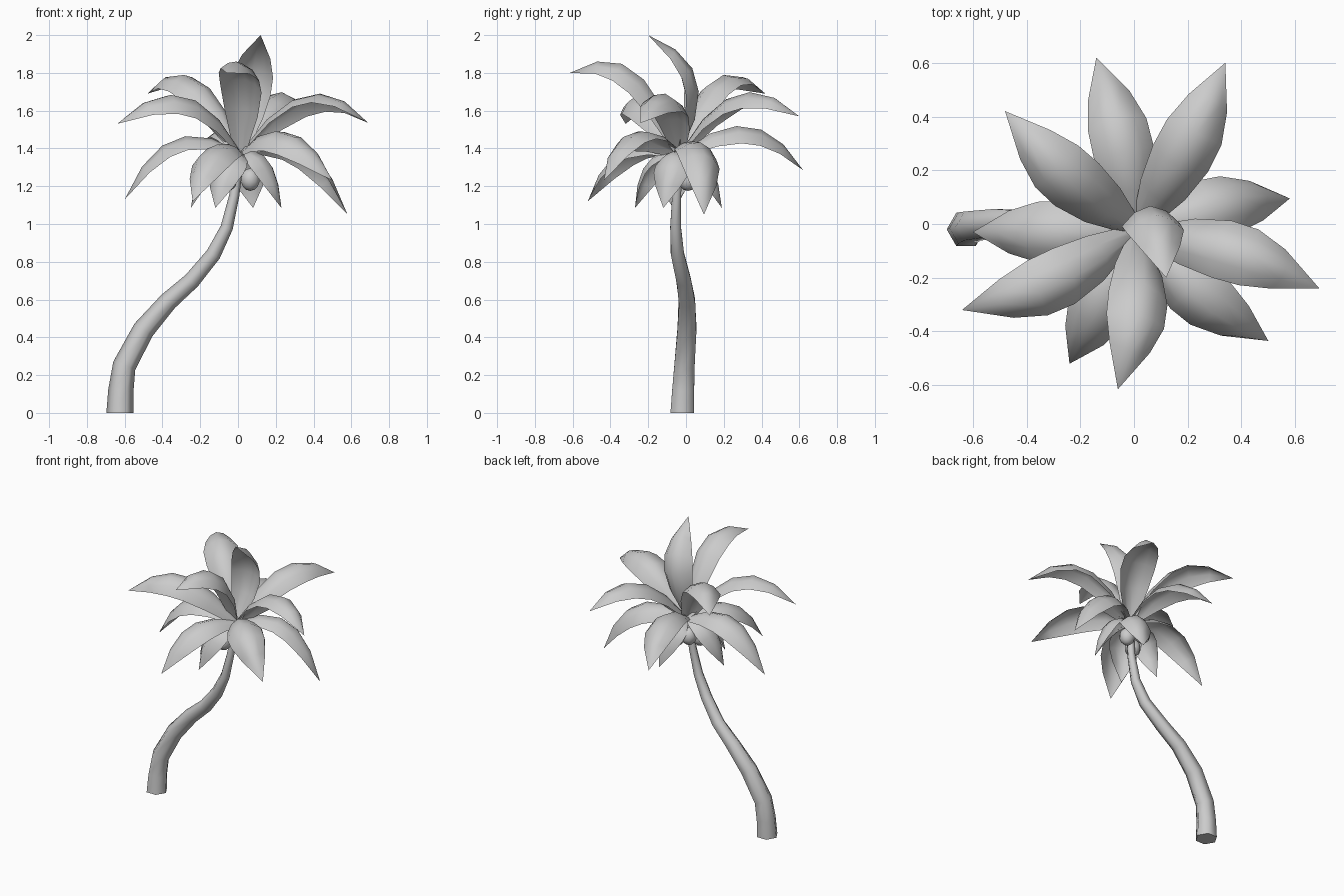
import bpy
import bmesh
from math import cos, sin, tau
from mathutils import Vector

cube = bpy.data.objects.get("Cube")
if cube:
    bpy.data.objects.remove(cube, do_unlink=True)

grey = bpy.data.materials.new("plain_grey")
grey.use_nodes = True
grey.diffuse_color = (0.6, 0.6, 0.6, 1)
grey.node_tree.nodes["Principled BSDF"].inputs["Base Color"].default_value = (0.6, 0.6, 0.6, 1)


def finish(name, bm):
    """Turn a bmesh into a smooth shaded grey object."""
    for face in bm.faces:
        face.smooth = len(face.verts) < 5
    mesh = bpy.data.meshes.new(name)
    bm.to_mesh(mesh)
    bm.free()
    mesh.materials.append(grey)
    obj = bpy.data.objects.new(name, mesh)
    bpy.context.collection.objects.link(obj)
    return obj


def bridge(bm, rows, closed):
    """Join successive rows of vertices with quads."""
    for a, b in zip(rows, rows[1:]):
        count = len(a)
        for i in range(count if closed else count - 1):
            j = (i + 1) % count
            bm.faces.new((a[i], a[j], b[j], b[i]))


def make_trunk(path, sides=6):
    bm = bmesh.new()
    points = [Vector(p[:3]) for p in path]
    rows = []
    for k, p in enumerate(points):
        along = points[min(k + 1, len(points) - 1)] - points[max(k - 1, 0)]
        if k == 0:
            along = Vector((0, 0, 1))
        along.normalize()
        v = along.cross(Vector((1, 0, 0))).normalized()
        u = v.cross(along)
        rows.append([bm.verts.new(p + path[k][3] * (u * cos(tau * i / sides) + v * sin(tau * i / sides)))
                     for i in range(sides)])
    bridge(bm, rows, True)
    bm.faces.new(rows[0][::-1])
    bm.faces.new(rows[-1])
    bmesh.ops.recalc_face_normals(bm, faces=bm.faces)
    finish("trunk", bm)


def make_frond(name, base, control, tip, half_width):
    """Arched leaf swept along a bent spine, pointed at the tip."""
    bm = bmesh.new()
    side = (tip - base).cross(control - base).normalized()
    rows = []
    for t, w in LEAF_PROFILE:
        spine = base * (1 - t) ** 2 + control * 2 * t * (1 - t) + tip * t * t
        along = ((control - base) * (1 - t) + (tip - control) * t).normalized()
        up = side.cross(along)
        if up.dot(control - (base + tip) / 2) < 0:
            up = -up
        rows.append([bm.verts.new(spine + half_width * w * (side * u - up * 0.65 * u * u))
                     for u in (-1, -0.55, 0, 0.55, 1)])
    bridge(bm, rows, False)
    bmesh.ops.remove_doubles(bm, verts=bm.verts, dist=0.0005)
    bmesh.ops.recalc_face_normals(bm, faces=bm.faces)
    finish(name, bm)


# Bent six-sided trunk: x, y, z, radius
make_trunk([
    (-0.625, -0.02, 0, 0.072), (-0.62, -0.015, 0.12, 0.067),
    (-0.602, -0.008, 0.25, 0.062), (-0.5, 0.005, 0.44, 0.058),
    (-0.37, 0.005, 0.59, 0.05), (-0.245, -0.012, 0.7, 0.045),
    (-0.13, -0.045, 0.84, 0.04), (-0.06, -0.055, 0.98, 0.033),
    (-0.02, -0.05, 1.15, 0.027), (0.01, -0.035, 1.37, 0.025),
])

LEAF_PROFILE = [(0, 0.28), (0.2, 0.8), (0.4, 1), (0.6, 0.98), (0.8, 0.69), (1, 0)]
crown = Vector((0.015, -0.03, 1.38))

# Spreading fronds: tip, control reach, control height, sideways bow
spreading = [
    ((-0.14, 0.62, 1.285), 0.6, 1.7, -0.06),
    ((0.34, 0.6, 1.57), 0.5, 1.9, -0.05),
    ((-0.48, 0.42, 1.69), 0.42, 2.0, 0.07),
    ((-0.6, -0.03, 1.13), 0.66, 1.64, 0),
    ((-0.64, -0.32, 1.53), 0.5, 1.9, 0.12),
    ((-0.24, -0.52, 1.12), 0.7, 1.55, 0),
    ((-0.06, -0.615, 1.8), 0.33, 2.04, 0.1),
    ((0.5, -0.435, 1.23), 0.6, 1.66, -0.11),
    ((0.58, 0.095, 1.05), 0.7, 1.6, 0.09),
    ((0.69, -0.24, 1.535), 0.5, 1.91, 0.1),
]
for n, (tip, reach, height, bow) in enumerate(spreading, 1):
    tip = Vector(tip)
    flat = Vector((tip.x - crown.x, tip.y - crown.y, 0))
    sideways = Vector((-flat.y, flat.x, 0)).normalized()
    control = crown + flat * reach + sideways * bow
    control.z = height
    make_frond(f"spreading_frond_{n}", crown, control, tip, 0.115)

# Upright frond in the middle
make_frond("upright_frond", crown, Vector((0.075, 0.23, 1.84)), Vector((0.12, -0.2, 2)), 0.11)

# Short drooping fronds under the crown
for n, (x, y) in enumerate([(0.23, -0.12), (-0.12, -0.27), (0.08, 0.19), (-0.25, -0.07)], 1):
    tip = Vector((x, y, 1.085))
    control = crown.lerp(tip, 0.85)
    control.z = 1.44
    make_frond(f"drooping_frond_{n}", crown, control, tip, 0.105)

# Nuts hanging beside the trunk top
for n, spot in enumerate([(0.065, 0.01, 1.235), (-0.045, 0.03, 1.28), (-0.055, -0.08, 1.235)], 1):
    bm = bmesh.new()
    bmesh.ops.create_uvsphere(bm, u_segments=10, v_segments=7, radius=0.052)
    nut = finish(f"nut_{n}", bm)
    nut.location = spot
    nut.scale.z = 1.15
